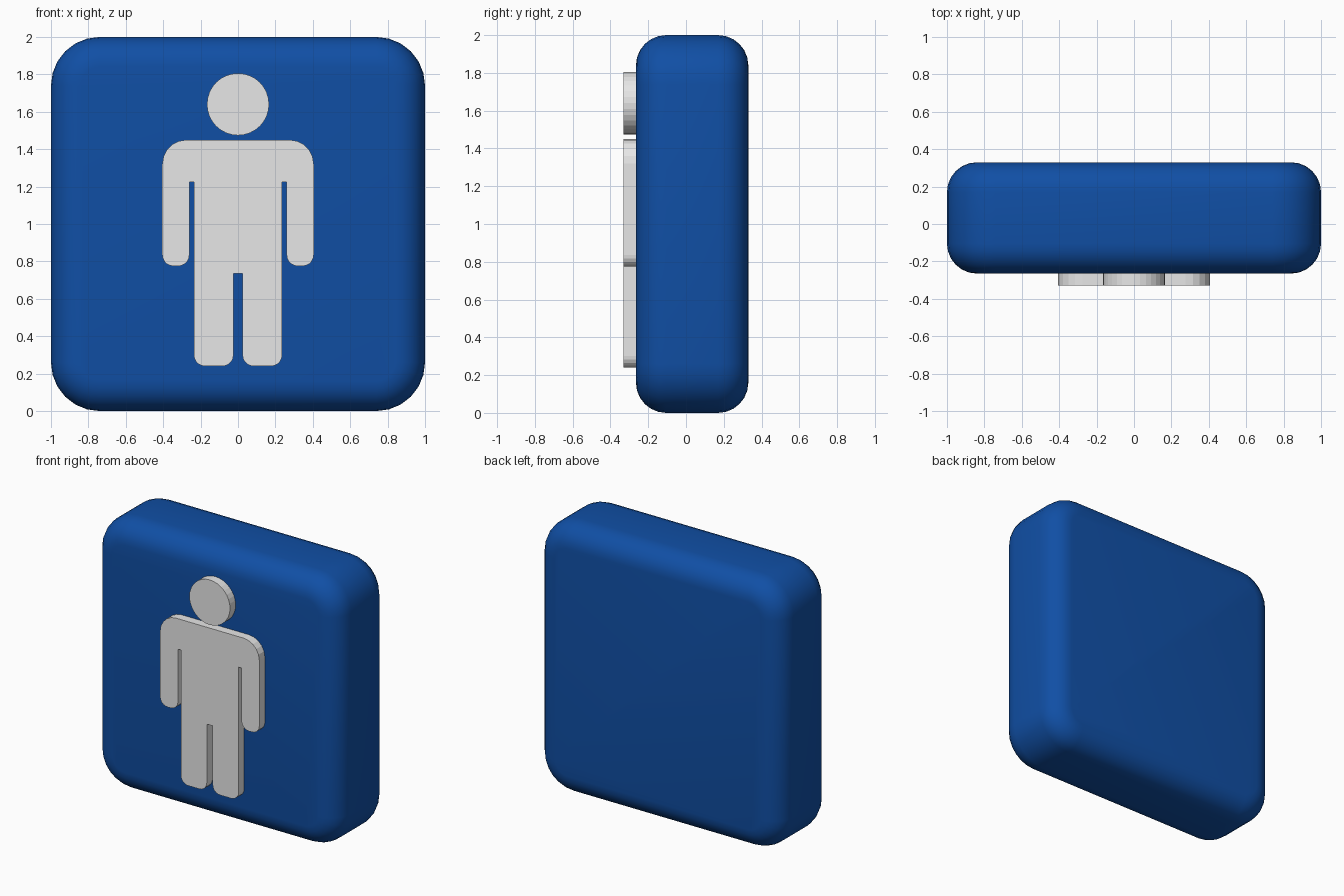
import bpy, bmesh, math
from mathutils import Vector

if "Cube" in bpy.data.objects:
    bpy.data.objects.remove(bpy.data.objects["Cube"])


def material(name, rgb):
    m = bpy.data.materials.new(name)
    m.diffuse_color = (*rgb, 1)
    m.use_nodes = True
    m.node_tree.nodes["Principled BSDF"].inputs["Base Color"].default_value = m.diffuse_color
    return m


BLUE = material("sign blue", (0.0052, 0.078, 0.376))
WHITE = material("symbol white", (0.8, 0.8, 0.8))


def fillet(corners, steps):
    """Round the square corners (x, z, radius) of a closed outline."""
    pts, n = [], len(corners)
    for i, (x, z, r) in enumerate(corners):
        p = Vector((x, z))
        if r == 0:
            pts.append(p)
            continue
        d1 = (Vector(corners[i - 1][:2]) - p).normalized()
        d2 = (Vector(corners[(i + 1) % n][:2]) - p).normalized()
        c = p + (d1 + d2) * r
        for k in range(steps + 1):
            t = math.pi / 2 * k / steps
            pts.append(c - d2 * r * math.cos(t) - d1 * r * math.sin(t))
    return pts


def loft(name, rings, mat, angle):
    """Join equal outlines given as (y, points) and cap both ends."""
    bm = bmesh.new()
    loops = [[bm.verts.new((p.x, y, p.y)) for p in pts] for y, pts in rings]
    for a, b in zip(loops, loops[1:]):
        for i in range(len(a)):
            bm.faces.new((a[i - 1], a[i], b[i], b[i - 1]))
    bm.faces.new(loops[0])
    bm.faces.new(loops[-1])
    bmesh.ops.recalc_face_normals(bm, faces=bm.faces)
    me = bpy.data.meshes.new(name)
    bm.to_mesh(me)
    bm.free()
    me.materials.append(mat)
    ob = bpy.data.objects.new(name, me)
    bpy.context.collection.objects.link(ob)
    if angle:
        bpy.ops.object.select_all(action='DESELECT')
        ob.select_set(True)
        bpy.context.view_layer.objects.active = ob
        bpy.ops.object.shade_smooth_by_angle(angle=math.radians(angle))
    return ob


# Sign panel: rounded square with softly rounded front and back rims
Y0, Y1, RIM, CORNER, STEPS = -0.265, 0.33, 0.16, 0.26, 6


def panel_ring(inset):
    h, r = 1 - inset, CORNER - inset
    return fillet([(h, 1 + h, r), (h, 1 - h, r), (-h, 1 - h, r), (-h, 1 + h, r)], 6)


front, back = [], []
for k in range(STEPS + 1):
    t = math.pi / 2 * k / STEPS
    inset, depth = RIM * (1 - math.sin(t)), RIM * (1 - math.cos(t))
    front.append((Y0 + depth, panel_ring(inset)))
    back.append((Y1 - depth, panel_ring(inset)))
loft("sign_panel", front + back[::-1], BLUE, 40)

# Raised figure: half outline mirrored across the centre
half = [(0.405, 1.45, 0.13), (0.405, 0.775, 0.06), (0.26, 0.775, 0.06),
        (0.26, 1.225, 0), (0.236, 1.225, 0), (0.236, 0.24, 0.06),
        (0.024, 0.24, 0.06), (0.024, 0.735, 0)]
outline = fillet(half + [(-x, z, r) for x, z, r in reversed(half)], 5)
loft("figure_body", [(-0.33, outline), (-0.255, outline)], WHITE, 0)

# Raised head disc
disc = [Vector((0.166 * math.cos(a), 1.64 + 0.166 * math.sin(a)))
        for a in (math.tau * i / 32 for i in range(32))]
loft("figure_head", [(-0.33, disc), (-0.255, disc)], WHITE, 0)
